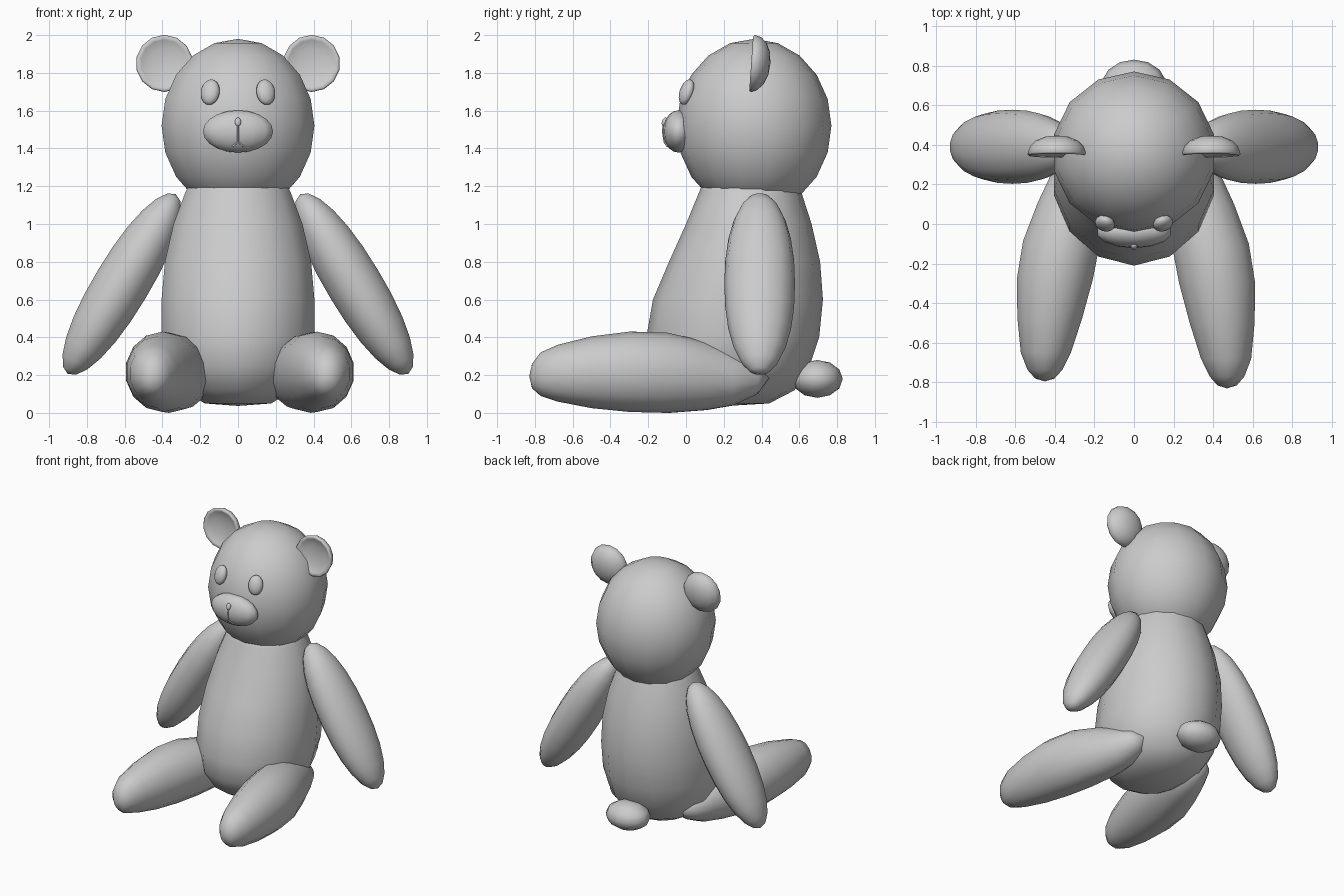
import bpy, bmesh, math
from mathutils import Vector, Euler

if "Cube" in bpy.data.objects:
    bpy.data.objects.remove(bpy.data.objects["Cube"])

SIDES = 14


def loft(name, stations):
    """Skin rings given as (centre, u, v); a None radius makes a closing point."""
    bm = bmesh.new()
    rings = []
    for c, u, v in stations:
        c = Vector(c)
        if u is None:
            rings.append([bm.verts.new(c)])
        else:
            rings.append([bm.verts.new(c + Vector(u) * math.sin(a) + Vector(v) * math.cos(a))
                          for a in (2 * math.pi * i / SIDES for i in range(SIDES))])
    for a, b in zip(rings, rings[1:]):
        for i in range(SIDES):
            j = (i + 1) % SIDES
            if len(a) == 1:
                bm.faces.new((a[0], b[i], b[j]))
            elif len(b) == 1:
                bm.faces.new((a[i], a[j], b[0]))
            else:
                bm.faces.new((a[i], a[j], b[j], b[i]))
    bmesh.ops.recalc_face_normals(bm, faces=bm.faces[:])
    me = bpy.data.meshes.new(name)
    bm.to_mesh(me)
    bm.free()
    for p in me.polygons:
        p.use_smooth = True
    ob = bpy.data.objects.new(name, me)
    bpy.context.collection.objects.link(ob)
    return ob


def ellipsoid(name, loc, radii, rot=(0, 0, 0), rows=10, power=2.0):
    """Rounded form around its own z axis; a higher power gives fuller ends."""
    m = Euler(rot).to_matrix()
    st = []
    for k in range(rows + 1):
        t = -math.cos(math.pi * k / rows)
        c = Vector(loc) + m @ Vector((0, 0, t * radii[2]))
        if k in (0, rows):
            st.append((c, None, None))
        else:
            r = (1 - abs(t) ** power) ** 0.5
            st.append((c, m @ Vector((radii[0] * r, 0, 0)), m @ Vector((0, radii[1] * r, 0))))
    return loft(name, st)


# Head
ellipsoid("head", (0, 0.36, 1.52), (0.415, 0.41, 0.46))

# Torso: height, front y, back y, half width
body = [(1.25, 0.10, 0.58, 0.24), (1.17, 0.07, 0.61, 0.285), (1.0, 0.0, 0.665, 0.35),
        (0.8, -0.09, 0.71, 0.397), (0.6, -0.175, 0.725, 0.415), (0.4, -0.21, 0.705, 0.415),
        (0.25, -0.20, 0.655, 0.385), (0.12, -0.12, 0.575, 0.30), (0.05, 0.0, 0.44, 0.18)]
st = [((0, 0.34, 1.27), None, None)]
st += [((0, (f + b) / 2, z), (w, 0, 0), (0, (b - f) / 2, 0)) for z, f, b, w in body]
st.append(((0, 0.22, 0.037), None, None))
loft("torso", st)

# Leg stations: y, centre x, half width, bottom, top
leg = [(-0.815, 0.47, 0.05, 0.13, 0.26), (-0.77, 0.47, 0.09, 0.09, 0.32),
       (-0.68, 0.465, 0.13, 0.06, 0.36), (-0.5, 0.445, 0.168, 0.025, 0.405),
       (-0.3, 0.42, 0.197, 0.005, 0.43), (-0.1, 0.385, 0.2, 0.0, 0.425),
       (0.1, 0.335, 0.175, 0.015, 0.38), (0.25, 0.305, 0.135, 0.04, 0.32),
       (0.38, 0.29, 0.085, 0.10, 0.255)]

for side, s in (("left", -1), ("right", 1)):
    # Legs, the left one set slightly further in
    dx, dy = (-0.02, 0.035) if s < 0 else (0, 0)
    st = [((s * (0.47 + dx), -0.83 + dy, 0.195), None, None)]
    st += [((s * (cx + dx), y + dy * (0.44 - y) / 1.27, (b + t) / 2), (w, 0, 0), (0, 0, (t - b) / 2))
           for y, cx, w, b, t in leg]
    st.append(((s * (0.285 + dx), 0.44, 0.185), None, None))
    loft(side + "_leg", st)

    # Arms
    ellipsoid(side + "_arm", (s * 0.615, 0.39, 0.682), (0.15, 0.187, 0.555),
              (0, -s * 0.542, 0), rows=12, power=2.25)

    # Ears: dished front, rounded back (y, radius)
    st = [((s * 0.39, 0.375, 1.85), None, None)]
    for y, r in ((0.37, 0.08), (0.355, 0.125), (0.345, 0.143), (0.355, 0.151),
                 (0.39, 0.138), (0.42, 0.108), (0.44, 0.06)):
        st.append(((s * 0.39, y, 1.85), (r, 0, 0), (0, 0.07 * r, r)))
    st.append(((s * 0.39, 0.447, 1.85), None, None))
    loft(side + "_ear", st)

    # Eyes
    ellipsoid(side + "_eye", (s * 0.147, 0.003, 1.698), (0.052, 0.035, 0.07),
              (-0.33, 0, s * 0.35))

# Muzzle, nose and tail
ellipsoid("muzzle", (0, -0.04, 1.49), (0.19, 0.082, 0.112))
ellipsoid("nose", (0, -0.113, 1.54), (0.017, 0.015, 0.025), (-0.3, 0, 0), rows=6)
ellipsoid("tail", (0, 0.695, 0.18), (0.165, 0.135, 0.10), rows=6)

# Mouth stitching
cu = bpy.data.curves.new("mouth", 'CURVE')
cu.dimensions = '3D'
cu.bevel_depth = 0.005
cu.bevel_resolution = 1
cu.use_fill_caps = True
for pts in ([(0, -0.119, 1.53), (0, -0.123, 1.49), (0, -0.115, 1.435)],
            [(-0.03, -0.098, 1.41), (0, -0.115, 1.435), (0.03, -0.098, 1.41)]):
    sp = cu.splines.new('POLY')
    sp.points.add(len(pts) - 1)
    for p, co in zip(sp.points, pts):
        p.co = (*co, 1)
bpy.context.collection.objects.link(bpy.data.objects.new("mouth", cu))
